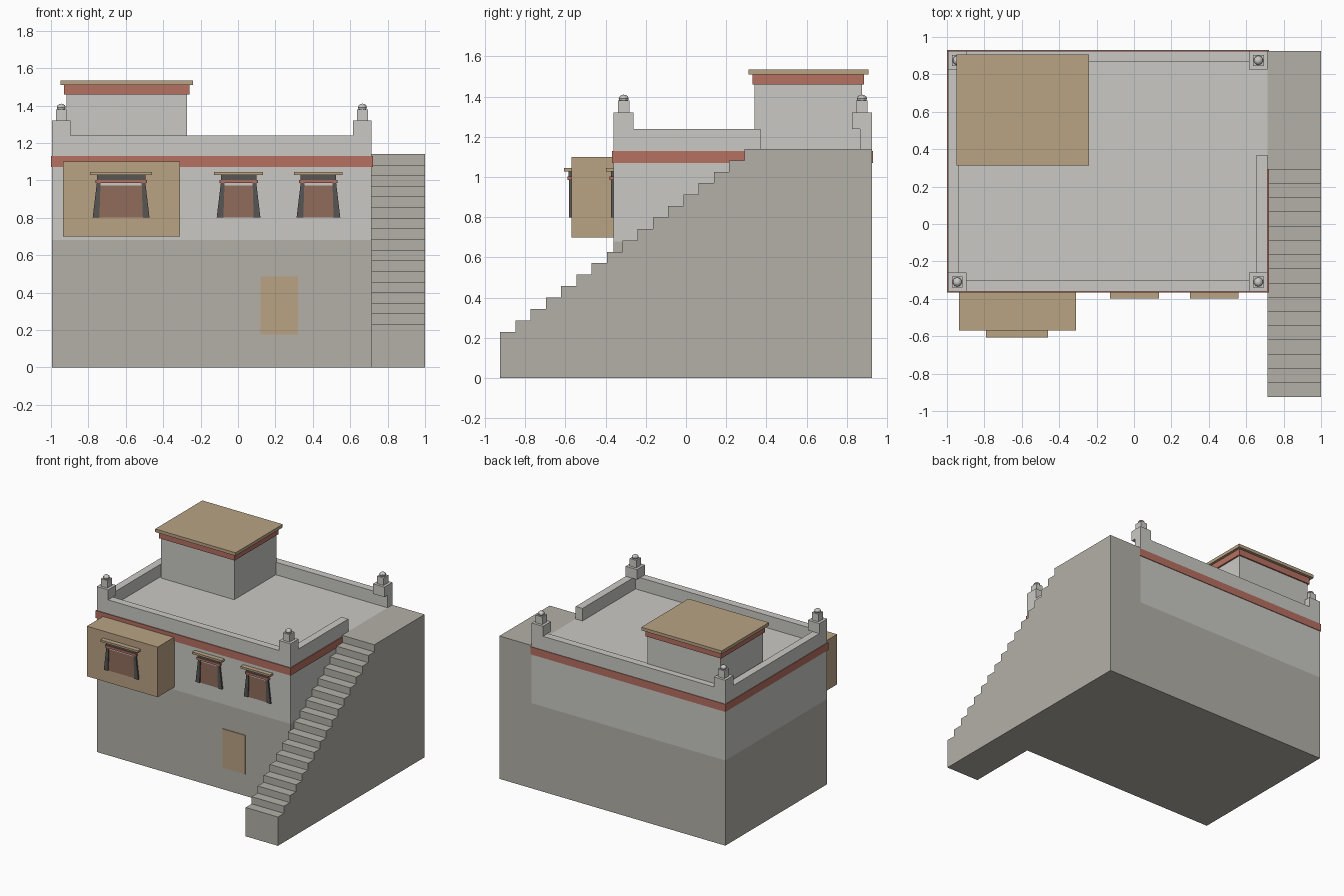
import bpy
import bmesh

cube = bpy.data.objects.get("Cube")
if cube:
    bpy.data.objects.remove(cube, do_unlink=True)


def material(name, rgb):
    """Flat material from display values, stored as linear."""
    lin = [((c / 255 + 0.055) / 1.055) ** 2.4 for c in rgb] + [1.0]
    m = bpy.data.materials.new(name)
    m.use_nodes = True
    m.diffuse_color = lin
    m.node_tree.nodes["Principled BSDF"].inputs["Base Color"].default_value = lin
    return m


PLASTER = material("pale plaster", (202, 201, 197))
STONE = material("grey stone", (180, 176, 167))
RED = material("red band paint", (182, 112, 97))
WOOD = material("tan wood", (186, 163, 132))
PANE = material("brown shutter", (145, 108, 92))
DARK = material("dark frame", (87, 86, 83))


def finish(name, bm, mat):
    bmesh.ops.recalc_face_normals(bm, faces=bm.faces)
    mesh = bpy.data.meshes.new(name)
    bm.to_mesh(mesh)
    bm.free()
    mesh.materials.append(mat)
    obj = bpy.data.objects.new(name, mesh)
    bpy.context.collection.objects.link(obj)
    return obj


def prism(name, mat, points, shift):
    """Extrude a closed outline of 3D points along a vector."""
    bm = bmesh.new()
    face = bm.faces.new([bm.verts.new(p) for p in points])
    ext = bmesh.ops.extrude_face_region(bm, geom=[face])
    verts = [g for g in ext["geom"] if isinstance(g, bmesh.types.BMVert)]
    bmesh.ops.translate(bm, verts=verts, vec=shift)
    return finish(name, bm, mat)


def box(name, mat, x, y, z):
    outline = [(x[0], y[0], z[0]), (x[1], y[0], z[0]),
               (x[1], y[1], z[0]), (x[0], y[1], z[0])]
    return prism(name, mat, outline, (0, 0, z[1] - z[0]))


# Main building
L, R, F, B = -0.995, 0.715, -0.36, 0.925
ROOF, TOP, WALL = 1.14, 1.24, 0.06
box("lower_wall", STONE, (L, R), (F, B), (0, 0.68))
box("upper_wall", PLASTER, (L, R), (F, B), (0.68, ROOF))
box("wall_band", RED, (L - 0.005, R + 0.006), (F - 0.007, B + 0.005), (1.07, 1.13))
box("door", WOOD, (0.12, 0.32), (F - 0.006, F), (0.175, 0.485))

# Parapet, open at the stair landing
box("front_parapet", PLASTER, (L, R), (F, F + WALL), (ROOF, TOP))
box("back_parapet", PLASTER, (L, R), (B - WALL, B), (ROOF, TOP))
box("right_parapet", PLASTER, (L, L + WALL), (F + WALL, B - WALL), (ROOF, TOP))
box("left_parapet", PLASTER, (R - WALL, R), (F + WALL, 0.37), (ROOF, TOP))


# Corner posts with finials
def corner_post(label, cx, cy):
    def block(part, r, z):
        box(f"{label}_{part}", PLASTER, (cx - r, cx + r), (cy - r, cy + r), z)
    block("post", 0.05, (TOP, 1.32))
    block("post_cap", 0.029, (1.32, 1.38))
    bm = bmesh.new()
    bmesh.ops.create_uvsphere(bm, u_segments=10, v_segments=6, radius=0.025)
    bmesh.ops.scale(bm, vec=(1, 1, 0.8), verts=bm.verts)
    bmesh.ops.translate(bm, vec=(cx, cy, 1.39), verts=bm.verts)
    finish(f"{label}_finial", bm, PLASTER)


for side, cx in (("right", L + 0.05), ("left", R - 0.05)):
    for end, cy in (("front", F + 0.05), ("back", B - 0.05)):
        corner_post(f"{end}_{side}", cx, cy)

# Rooftop room
box("roof_room", PLASTER, (-0.918, -0.272), (0.342, 0.875), (ROOF, 1.46))
box("roof_room_band", RED, (-0.93, -0.26), (0.33, 0.885), (1.46, 1.51))
box("roof_room_roof", WOOD, (-0.95, -0.24), (0.312, 0.907), (1.51, 1.535))

# Outside staircase as one stepped profile
STEPS, TREAD, BASE = 17, 0.076, 0.23
rise = (ROOF - BASE) / (STEPS - 1)
profile = [(R, -B, 0)]
for i in range(STEPS):
    z = BASE + rise * i
    profile.append((R, -B + TREAD * i, z))
    profile.append((R, B if i == STEPS - 1 else -B + TREAD * (i + 1), z))
profile.append((R, B, 0))
prism("staircase", STONE, profile, (1 - R, 0, 0))

# Balcony room
box("balcony", WOOD, (-0.935, -0.31), (-0.57, F), (0.70, 1.10))


# Windows with flared frames, lintel and canopy
def window(label, cx, y, w):
    low, high = 0.80, 0.985
    inner = w - 0.036

    def slab(part, mat, half, depth, z):
        box(f"{label}_{part}", mat, (cx - half, cx + half), (y - depth, y), z)

    slab("shutter", PANE, inner, 0.005, (low, high))
    slab("trim", PLASTER, inner, 0.010, (0.973, high))
    for side, s in (("right", -1), ("left", 1)):
        outline = [(cx + s * w, y, low), (cx + s * inner, y, low),
                   (cx + s * (inner - 0.006), y, high), (cx + s * (w - 0.022), y, high)]
        prism(f"{label}_{side}_jamb", DARK, outline, (0, -0.013, 0))
    slab("lintel", RED, w - 0.014, 0.020, (high, 1.003))
    slab("header", DARK, w - 0.022, 0.014, (1.003, 1.03))
    slab("canopy", WOOD, w + 0.013, 0.037, (1.028, 1.044))


window("balcony_window", -0.625, -0.57, 0.152)
window("middle_window", 0.003, F, 0.117)
window("end_window", 0.43, F, 0.117)
